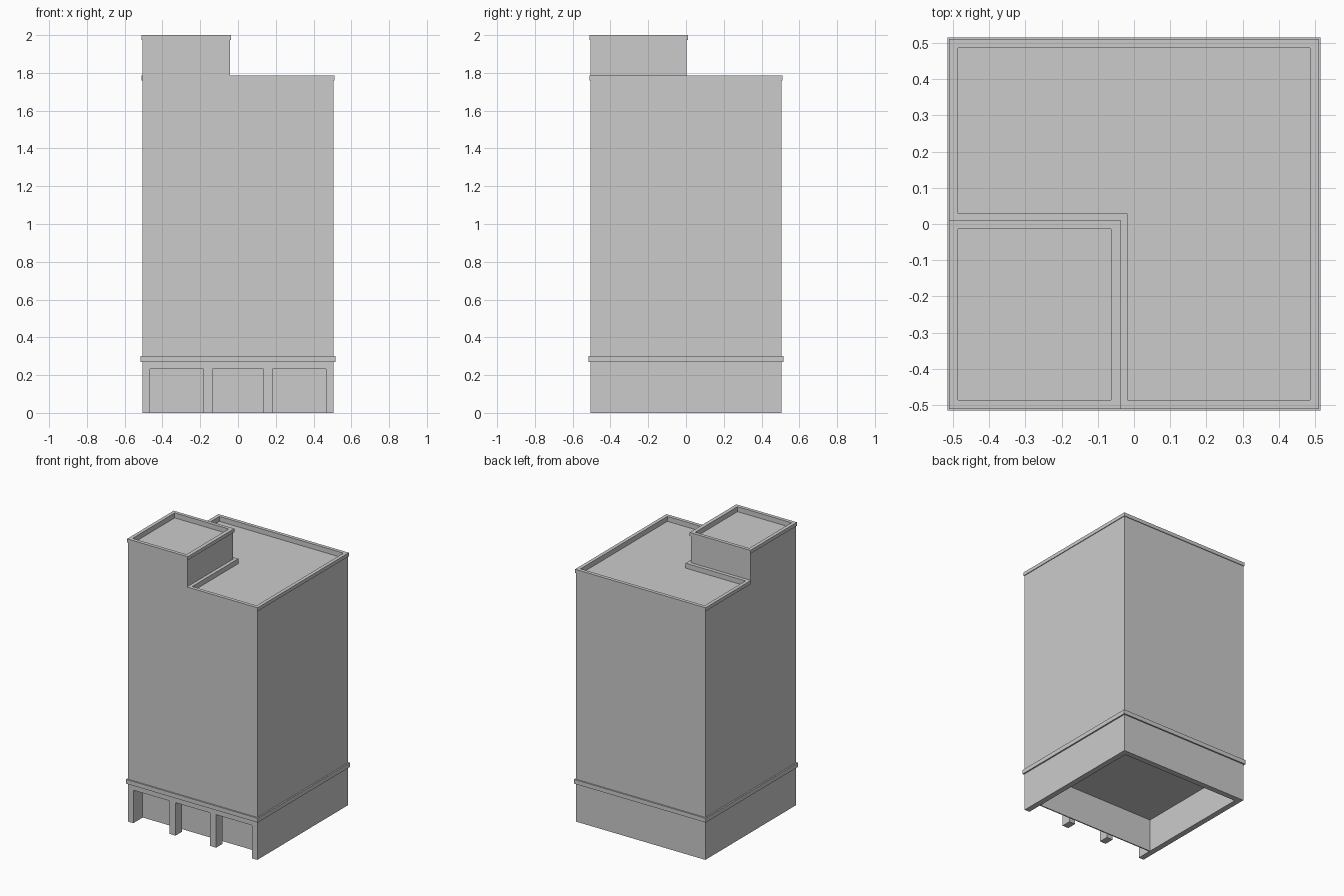
import bpy, bmesh

if "Cube" in bpy.data.objects:
    bpy.data.objects.remove(bpy.data.objects["Cube"])

B = 0.505      # half width of the body
LIP = 0.51     # half width of the parapet lips
BAND = 0.515   # half width of the belt course
IN = 0.485     # half width inside the parapet
SOFFIT, ROOF, LIP_Z, TOP = 0.233, 1.75, 1.76, 1.785


def rect(x0, y0, x1, y1):
    return [(x0, y0), (x1, y0), (x1, y1), (x0, y1)]


def square(h):
    return rect(-h, -h, h, h)


def ell(h, nx, ny):
    """Square of half size h with its front left corner cut out at (nx, ny)."""
    return [(nx, -h), (h, -h), (h, h), (-h, h), (-h, ny), (nx, ny)]


def loft(name, loops, bottom=True, top=True, ring=False):
    """Join outlines of equal point count, given as (outline, z)."""
    bm = bmesh.new()
    rows = [[bm.verts.new((x, y, z)) for x, y in pts] for pts, z in loops]
    pairs = list(zip(rows, rows[1:]))
    if ring:
        pairs.append((rows[-1], rows[0]))
    for a, b in pairs:
        n = len(a)
        for i in range(n):
            j = (i + 1) % n
            bm.faces.new((a[i], a[j], b[j], b[i]))
    if not ring:
        if bottom:
            bm.faces.new(rows[0][::-1])
        if top:
            bm.faces.new(rows[-1])
    bmesh.ops.recalc_face_normals(bm, faces=bm.faces)
    mesh = bpy.data.meshes.new(name)
    bm.to_mesh(mesh)
    bm.free()
    ob = bpy.data.objects.new(name, mesh)
    bpy.context.collection.objects.link(ob)
    return ob


def prism(name, pts, z0, z1):
    return loft(name, [(pts, z0), (pts, z1)])


# Main block with the belt course above the ground floor
loft("main_block", [(square(B), SOFFIT), (square(B), 0.27),
                    (square(BAND), 0.27), (square(BAND), 0.30),
                    (square(B), 0.30), (square(B), ROOF)])

# Hollow ground floor: side and back walls, open at the front
W = 0.465
prism("ground_floor_walls", [(-B, -B), (-W, -B), (-W, W), (W, W),
                             (W, -B), (B, -B), (B, B), (-B, B)], 0, SOFFIT)

# Recessed shop front and the pillars before it
prism("shop_front", rect(-W, -0.40, W, -0.392), 0, SOFFIT)
for side, label in ((-1, "left"), (1, "right")):
    cx = side * 0.159
    prism("pillar_" + label, rect(cx - 0.024, -B, cx + 0.024, -0.435), 0, SOFFIT)

# L-shaped parapet around the main roof
TX, TY = -0.042, 0.003   # inner corner of the roof tower
loft("roof_parapet", [(ell(B, TX, TY), ROOF), (ell(B, TX, TY), LIP_Z),
                      (ell(LIP, TX, TY), LIP_Z), (ell(LIP, TX, TY), TOP),
                      (ell(IN, -0.018, 0.029), TOP),
                      (ell(IN, -0.018, 0.029), ROOF)], ring=True)

# Roof tower with its own lipped parapet and sunken roof
wall = rect(-B, -B, TX, TY)
lip = rect(-LIP, -LIP, -0.036, 0.01)
inner = rect(-IN, -IN, -0.063, -0.014)
loft("roof_tower", [(wall, ROOF), (wall, 1.975), (lip, 1.975), (lip, 2.0),
                    (inner, 2.0), (inner, 1.965)], bottom=False)
